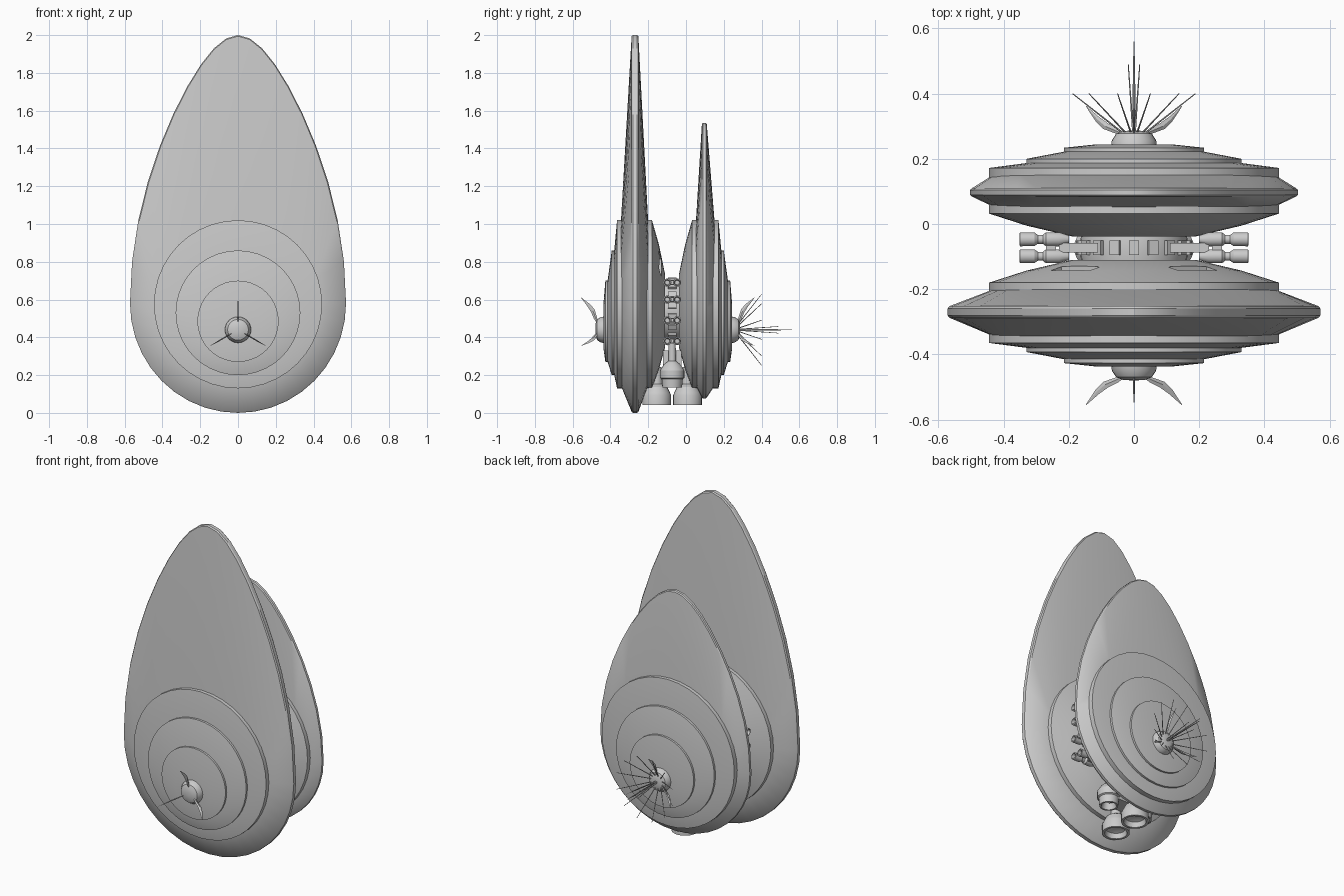
import bpy
import bmesh
from math import sin, cos, pi, radians
from mathutils import Matrix, Vector

cube = bpy.data.objects.get("Cube")
if cube:
    bpy.data.objects.remove(cube, do_unlink=True)

SEG = 40
parts = []


def add_object(name, bm):
    bmesh.ops.recalc_face_normals(bm, faces=bm.faces)
    mesh = bpy.data.meshes.new(name)
    bm.to_mesh(mesh)
    bm.free()
    obj = bpy.data.objects.new(name, mesh)
    bpy.context.collection.objects.link(obj)
    parts.append(obj)
    return obj


def loft(name, sections):
    """Skin closed loops of equal length and cap both ends."""
    bm = bmesh.new()
    loops = [[bm.verts.new(p) for p in s] for s in sections]
    n = len(loops[0])
    for a, b in zip(loops, loops[1:]):
        for i in range(n):
            j = (i + 1) % n
            bm.faces.new((a[i], a[j], b[j], b[i]))
    bm.faces.new(loops[0])
    bm.faces.new(loops[-1])
    return add_object(name, bm)


def lathe(name, profile, origin, axis, n=20):
    """Revolve (radius, height) pairs about an axis through origin."""
    turn = Vector((0, 0, 1)).rotation_difference(Vector(axis))
    origin = Vector(origin)
    return loft(name, [[origin + turn @ Vector((r * cos(2 * pi * i / n), r * sin(2 * pi * i / n), h))
                        for i in range(n)] for r, h in profile])


def box(name, centre, size, tilt=0):
    bm = bmesh.new()
    m = Matrix.Translation(centre) @ Matrix.Rotation(tilt, 4, 'Y') @ Matrix.Diagonal((*size, 1))
    bmesh.ops.create_cube(bm, size=1, matrix=m)
    return add_object(name, bm)


def circle(r, zc, y):
    return [(r * sin(2 * pi * i / SEG), y, zc + r * cos(2 * pi * i / SEG)) for i in range(SEG)]


def egg(half, zc, up, down, y):
    """Outline that is round below and drawn to a narrower tip above."""
    pts = []
    for i in range(SEG):
        s, c = sin(2 * pi * i / SEG), cos(2 * pi * i / SEG)
        if c > 0:
            pts.append((half * s * (1 - 0.31 * c * c), y, zc + up * c))
        else:
            pts.append((half * s, y, zc + down * c))
    return pts


def shell(side, cy, out, half, zc, up, down, rim, outer_trim, inner_trim):
    def y(d):
        return cy + out * (d - outer_trim)

    def y_in(d):
        return cy - out * (d - inner_trim)

    # Main egg-shaped hull
    loft(side + "_hull", [circle(0.43, 0.575, y(0.075)),
                          egg(half - 0.006, zc, up - 0.006, down - 0.006, cy + out * rim),
                          egg(half, zc, up, down, cy + out * rim * 0.6),
                          egg(half, zc, up, down, cy - out * rim * 0.6),
                          egg(half - 0.006, zc, up - 0.006, down - 0.006, cy - out * rim),
                          circle(0.43, 0.575, y_in(0.07))])

    # Stepped outer discs
    steps = [("large", 0.445, 0.575, 0.06, 0.095, 0.33, 0.53, 0.11),
             ("middle", 0.33, 0.53, 0.09, 0.123, 0.215, 0.485, 0.145),
             ("small", 0.215, 0.485, 0.12, 0.157, 0.12, 0.46, 0.167)]
    for label, r, z, base, edge, r2, z2, top in steps:
        loft(f"{side}_{label}_disc", [circle(r, z, y(base)), circle(r, z, y(edge)), circle(r2, z2, y(top))])

    # Inner domed face
    dome = loft(side + "_inner_dome", [circle(0.445, 0.575, y_in(0.05)), circle(0.445, 0.575, y_in(0.09)),
                                       circle(0.33, 0.56, y_in(0.127)), circle(0.19, 0.54, y_in(0.16))])

    # Sensor boss with three curved claws
    boss = Vector((0, y(0.16), 0.44))
    lathe(side + "_boss", [(0.07, 0), (0.068, 0.02), (0.055, 0.04), (0.035, 0.048), (0.01, 0.05)],
          boss, (0, out, 0), 24)
    path = [(0.03, 0.035, 0.008), (0.065, 0.05, 0.02), (0.1, 0.063, 0.024), (0.13, 0.085, 0.018), (0.17, 0.125, 0.002)]
    for k in range(3):
        a = radians(90 + 120 * k)
        radial, across, fwd = Vector((cos(a), 0, sin(a))), Vector((-sin(a), 0, cos(a))), Vector((0, out, 0))
        lean = (radial - fwd).normalized()
        sections = []
        for r, h, w in path:
            c, u, v = boss + radial * r + fwd * h, lean * w / 2, across * w * 0.15
            sections.append([c + u, c + v, c - u, c - v])
        loft(f"{side}_claw_{k + 1}", sections)
    return dome


front_dome = shell("front", -0.27, -1, 0.572, 0.58, 1.42, 0.58, 0.018, 0, 0)
shell("rear", 0.097, 1, 0.503, 0.555, 0.98, 0.48, 0.013, 0.02, 0.025)

# Recessed windows in the front shell's inner dome
for s in (1, -1):
    cutter = box("window_cutter", (s * 0.18, -0.14, 0.79), (0.15, 0.05, 0.055), s * radians(38))
    cutter.hide_render = True
    mod = front_dome.modifiers.new("window", 'BOOLEAN')
    mod.operation, mod.object, mod.solver = 'DIFFERENCE', cutter, 'EXACT'
    bpy.context.view_layer.objects.active = front_dome
    bpy.ops.object.modifier_apply(modifier=mod.name)
    parts.remove(cutter)
    bpy.data.objects.remove(cutter, do_unlink=True)


# Rear antenna needles
def needle(name, tip):
    root = Vector((tip[0] * 0.12, 0.27, 0.44 + (tip[2] - 0.44) * 0.12))
    d = Vector(tip) - root
    lathe(name, [(0.003, 0), (0.0015, d.length)], root, d.normalized(), 6)


for k in range(12):
    a = radians(15 + 30 * k)
    needle(f"outer_needle_{k + 1}", (0.195 * cos(a), 0.40, 0.44 + 0.195 * sin(a)))
for k in range(4):
    a = radians(45 + 90 * k)
    needle(f"inner_needle_{k + 1}", (0.025 * cos(a), 0.49, 0.44 + 0.025 * sin(a)))
lathe("centre_needle", [(0.005, 0), (0.004, 0.15), (0.0015, 0.29)], (0, 0.27, 0.44), (0, 1, 0), 8)

# Connecting core between the shells
MID = -0.073
lathe("core_drum", [(0.16, -0.05), (0.165, -0.02), (0.165, 0.02), (0.16, 0.05)], (0, MID, 0.54), (0, 1, 0), 32)
for k in range(18):
    a = 2 * pi * k / 18
    box(f"core_block_{k + 1}", (0.165 * sin(a), MID, 0.54 + 0.165 * cos(a)), (0.03, 0.045, 0.025), a)

# Lateral thruster pods in paired rows
pod = [(0.012, 0), (0.022, 0.03), (0.022, 0.07), (0.014, 0.08), (0.014, 0.095),
       (0.021, 0.105), (0.022, 0.15), (0.016, 0.152), (0.012, 0.12)]
for s, side in ((1, "left"), (-1, "right")):
    for row, z in enumerate((0.69, 0.60, 0.49, 0.38)):
        for y in (MID - 0.026, MID + 0.026):
            lathe(f"{side}_pod_{row + 1}", pod, (s * 0.2, y, z), (s, 0, 0), 14)
        box(f"{side}_pod_bracket_{row + 1}", (s * 0.17, MID, z), (0.12, 0.03, 0.025))
        box(f"{side}_pod_clamp_{row + 1}", (s * 0.255, MID, z), (0.03, 0.06, 0.02))
    # Upper side engines
    lathe(side + "_engine", [(0.018, 0.25), (0.02, 0.14), (0.045, 0.12), (0.064, 0.09), (0.064, 0.05),
                             (0.056, 0.045), (0.052, 0), (0.042, 0), (0.03, 0.04)],
          (s * 0.12, MID, 0.135), (0, 0, 1), 24)

# Main engines and their mount
box("engine_mount", (0, MID, 0.25), (0.2, 0.1, 0.16))
for y, label in ((-0.155, "front"), (0.008, "rear")):
    lathe(label + "_main_engine", [(0.025, 0.2), (0.03, 0.11), (0.055, 0.095), (0.07, 0.065), (0.076, 0.05),
                                   (0.076, 0), (0.062, 0), (0.055, 0.03), (0.03, 0.04)],
          (0, y, 0.043), (0, 0, 1), 24)

# Smooth shading with crisp edges
bpy.ops.object.select_all(action='DESELECT')
for obj in parts:
    obj.select_set(True)
bpy.context.view_layer.objects.active = front_dome
bpy.ops.object.shade_smooth_by_angle(angle=radians(30))
